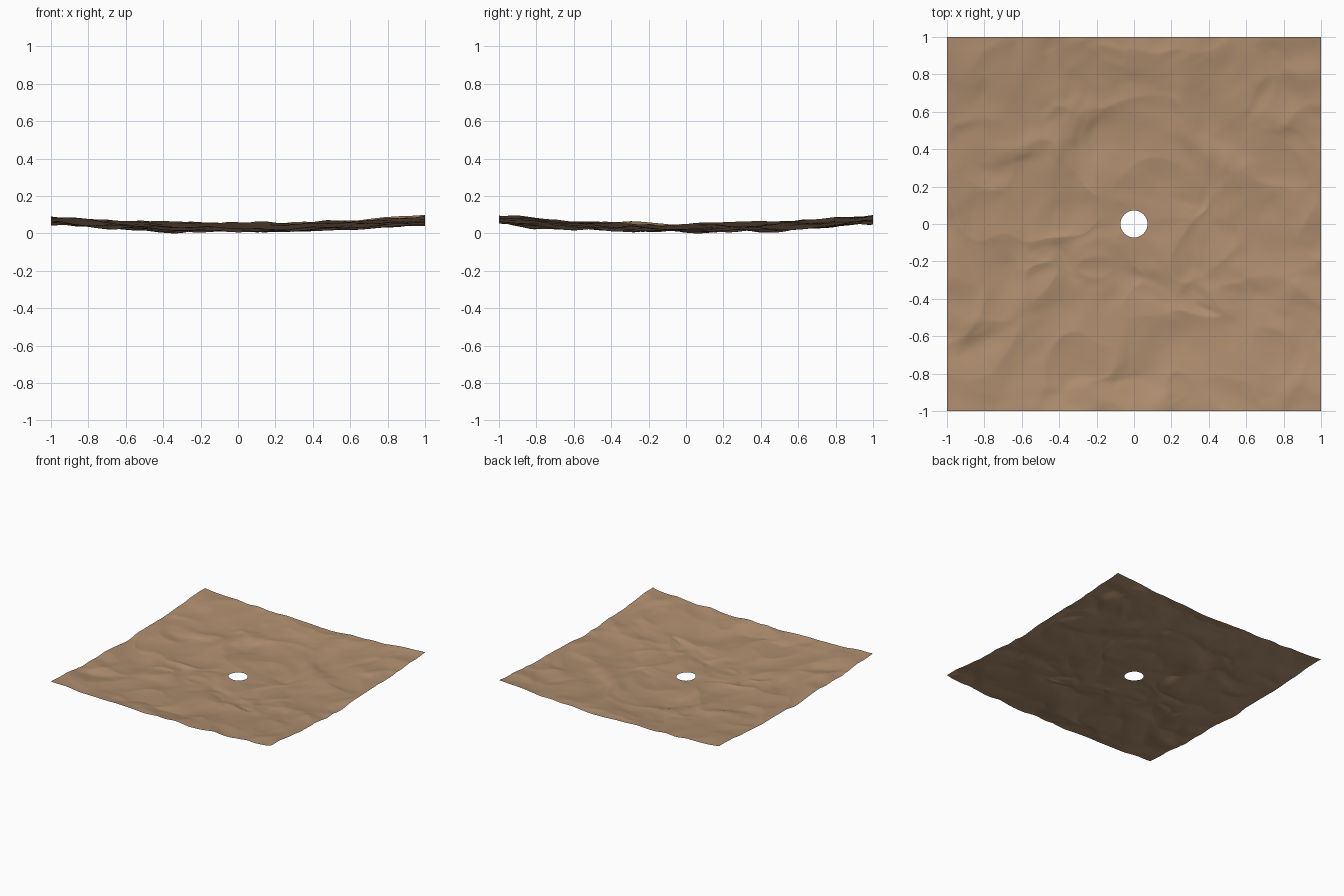
import bpy, bmesh, math
from mathutils import Vector, noise

if "Cube" in bpy.data.objects:
    bpy.data.objects.remove(bpy.data.objects["Cube"])

SEGS, RINGS = 560, 110      # around the hole / from hole to outer edge
HOLE = 0.072                # radius of the round hole


def hills(x, y):
    """Rolling sand with sharp-edged creases, from warped noise."""
    p = Vector((x, y, 0.0))
    warp = noise.noise_vector(p * 2.3 + Vector((4, 9, 2))) * 0.16
    q = p + warp
    soft = noise.noise(q * 4.2 + Vector((1, 7, 3)))
    crease = 0.3 - abs(noise.noise(q * 3.4 + Vector((8, 2, 5))))
    fine = noise.noise(q * 11.0)
    return 0.016 * soft + 0.022 * crease + 0.003 * fine


def surface_point(x, y):
    """Shallow dish plus hills; sideways shift makes crests lean over."""
    edge = min(1.0, (1 - max(abs(x), abs(y))) / 0.12)
    rim = min(1.0, (math.hypot(x, y) - HOLE) / 0.12)
    k = 0.05 * max(0.0, edge) * max(0.0, rim)
    lean = noise.noise_vector(Vector((x, y, 3.0)) * 4.5)
    z = 0.042 * (x * x + y * y) + hills(x, y)
    return Vector((x + lean.x * k, y + lean.y * k, z))


# Sheet: rings that blend from the round hole to the square border
bm = bmesh.new()
rings = []
for i in range(RINGS + 1):
    t = i / RINGS
    ring = []
    for j in range(SEGS):
        a = 2 * math.pi * j / SEGS
        side, u = divmod(j, SEGS // 4)
        # even steps along each square side, corners at 45 degrees
        a = (side + u / (SEGS // 4)) * math.pi / 2 + math.pi / 4
        c, s = math.cos(a), math.sin(a)
        m = max(abs(c), abs(s))
        r = HOLE * (1 - t) + t / m
        ring.append(bm.verts.new(surface_point(c * r, s * r)))
    rings.append(ring)
for inner, outer in zip(rings, rings[1:]):
    for j in range(SEGS):
        k = (j + 1) % SEGS
        bm.faces.new((inner[j], outer[j], outer[k], inner[k])).smooth = True

# Rest the lowest point on the floor
low = min(v.co.z for v in bm.verts)
for v in bm.verts:
    v.co.z -= low

mesh = bpy.data.meshes.new("sand_ground")
bm.to_mesh(mesh)
bm.free()
sand = bpy.data.materials.new("sand brown")
sand.diffuse_color = (0.43, 0.27, 0.16, 1)
sand.use_nodes = True
sand.node_tree.nodes["Principled BSDF"].inputs["Base Color"].default_value = sand.diffuse_color
mesh.materials.append(sand)
bpy.context.collection.objects.link(bpy.data.objects.new("sand_ground", mesh))
